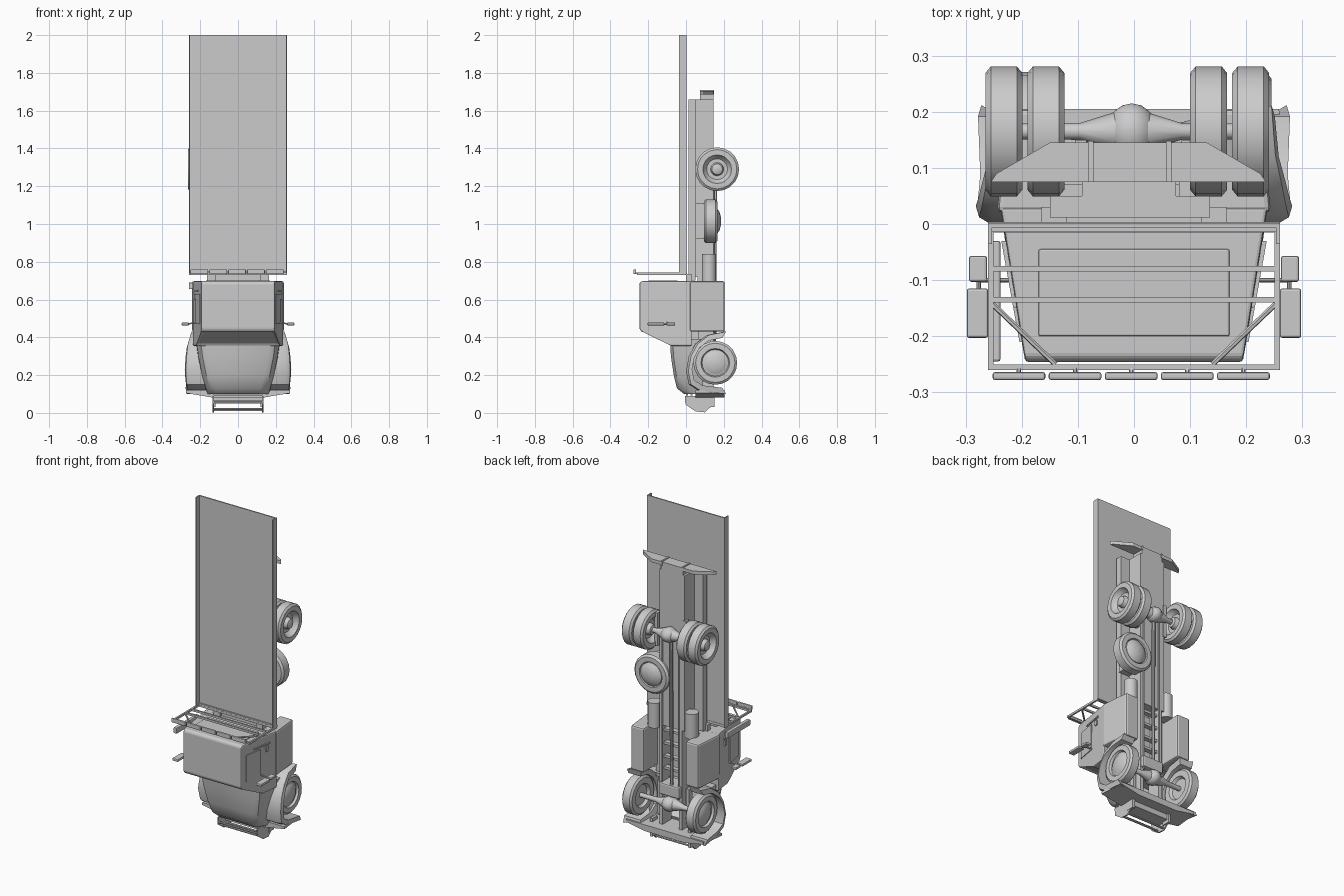
import bpy, bmesh, math
from mathutils import Vector

cube = bpy.data.objects.get("Cube")
if cube:
    bpy.data.objects.remove(cube, do_unlink=True)

grey = bpy.data.materials.new("plain light grey")
grey.use_nodes = True
shade = (0.6, 0.6, 0.6, 1)
grey.diffuse_color = shade
grey.node_tree.nodes["Principled BSDF"].inputs["Base Color"].default_value = shade


def finish(name, bm, bevel=0.0, smooth=False):
    bmesh.ops.remove_doubles(bm, verts=bm.verts, dist=1e-5)
    bmesh.ops.recalc_face_normals(bm, faces=bm.faces)
    mesh = bpy.data.meshes.new(name)
    bm.to_mesh(mesh)
    bm.free()
    ob = bpy.data.objects.new(name, mesh)
    bpy.context.collection.objects.link(ob)
    mesh.materials.append(grey)
    if bevel:
        mod = ob.modifiers.new("edges", "BEVEL")
        mod.width, mod.segments = bevel, 2
    if smooth:
        bpy.ops.object.select_all(action="DESELECT")
        bpy.context.view_layer.objects.active = ob
        ob.select_set(True)
        bpy.ops.object.shade_smooth_by_angle(angle=math.radians(35))
    return ob


def box(name, x, y, z, bevel=0.0):
    bm = bmesh.new()
    bmesh.ops.create_cube(bm, size=1)
    for v in bm.verts:
        v.co = [(a + b) / 2 + c * (b - a) for (a, b), c in zip((x, y, z), v.co)]
    return finish(name, bm, bevel)


def bridge(name, first, second, bevel=0.0):
    """Solid between two matching outlines."""
    bm = bmesh.new()
    a = [bm.verts.new(p) for p in first]
    b = [bm.verts.new(p) for p in second]
    bm.faces.new(a)
    bm.faces.new(b[::-1])
    for i in range(len(a)):
        j = (i + 1) % len(a)
        bm.faces.new((a[i], b[i], b[j], a[j]))
    return finish(name, bm, bevel)


def prism(name, profile, left, right, bevel=0.0):
    """Side profile of (y, z) points; left and right give x for each y."""
    return bridge(name, [(left(y), y, z) for y, z in profile],
                  [(right(y), y, z) for y, z in profile], bevel)


def lathe(name, profile, centre, axis, segments=20):
    """Turn (radius, distance) points about an axis."""
    bm = bmesh.new()
    turn = Vector((0, 0, 1)).rotation_difference(Vector(axis)).to_matrix()
    angles = [math.tau * k / segments for k in range(segments)]
    rings = []
    for r, d in profile:
        r = max(r, 1e-4)
        rings.append([bm.verts.new(turn @ Vector((r * math.cos(t), r * math.sin(t), d)) + Vector(centre))
                      for t in angles])
    for a, b in zip(rings, rings[1:]):
        for k in range(segments):
            m = (k + 1) % segments
            bm.faces.new((a[k], a[m], b[m], b[k]))
    bm.faces.new(rings[0][::-1])
    bm.faces.new(rings[-1])
    return finish(name, bm, smooth=True)


def rod(name, p, q, r, segments=8):
    p, q = Vector(p), Vector(q)
    return lathe(name, [(r, 0), (r, (q - p).length)], p, (q - p).normalized(), segments)


def wheel(name, centre, axis, hub, h=0.033):
    tyre = [(0, -h * .5), (.06, -h * .5), (.07, -h), (.104, -h), (.116, -h * .7), (.116, h * .7),
            (.104, h), (.076, h), (.07, h * .6)]
    return lathe(name, tyre + [(r, h * d) for r, d in hub], centre, axis)


DISH = [(.055, .1), (.035, .1), (.028, .8), (.015, .95), (0, 1)]
DOME = [(.065, .6), (.055, .8), (.03, 1), (0, 1.1)]
SPARE_DOME = [(.07, .9), (.05, 1.3), (.025, 1.5), (0, 1.55)]
SIDES = ((1, "left"), (-1, "right"))

# Flat deck with low side rails
box("deck_floor", (-.26, .26), (-.006, .002), (.735, 2))
for s, side in SIDES:
    box(f"deck_rail_{side}", sorted((s * .253, s * .26)), (-.036, .002), (.735, 2))
box("deck_front_sill", (-.26, .26), (-.014, .004), (.735, .75))

# Chassis: wide subframe under the deck, deep central box, rails running forward
box("subframe", (-.15, .135), (.012, .05), (.7, 1.66))
box("chassis_box", (-.093, .075), (.05, .145), (.72, 1.66))
for s, side in SIDES:
    box(f"front_frame_rail_{side}", sorted((s * .055, s * .075)), (.06, .145), (.1, .72))
    rod(f"brake_pipe_{side}", (s * .055, .148, .3), (s * .055, .148, 1.3), .005)
for z in (.45, .52, .6, .68):
    box("cross_member", (-.06, .06), (.1, .13), (z, z + .015))
rod("drive_shaft", (-.01, .15, .3), (-.01, .155, 1.25), .01, 10)
box("engine_sump", (-.07, .07), (.05, .165), (.31, .38), .008)

# Rear bumper, a wide trapezoid with sloped ends
outline = [(-.255, .075), (-.245, .09), (-.15, .145), (.13, .145), (.225, .09), (.235, .075)]
bridge("rear_bumper", [(x, y, 1.685) for x, y in outline], [(x, y, 1.705) for x, y in outline])
box("bumper_mount", (-.08, .065), (.075, .145), (1.65, 1.69))
for x in (-.077, .062):
    box("bumper_rib", (x - .005, x + .005), (.075, .148), (1.685, 1.71))

# Axles and wheels
ball = [(.045 * math.sin(math.pi * k / 8), -.05 * math.cos(math.pi * k / 8)) for k in range(9)]
tube = [(.014, -.2), (.015, -.09), (.034, -.03), (.034, .03), (.015, .09), (.014, .2)]
for label, z, y in (("front", .265, .155), ("rear", 1.29, .165)):
    lathe(f"{label}_axle", tube, (-.006, y, z), (1, 0, 0), 12)
    lathe(f"{label}_differential", ball, (-.004, y, z), (0, 1, 0), 14)
for s, side in SIDES:
    wheel(f"front_wheel_{side}", (s * .212, .155, .265), (s, 0, 0), DOME)
    wheel(f"rear_outer_wheel_{side}", (s * .22 - .012, .165, 1.29), (s, 0, 0), DISH)
    wheel(f"rear_inner_wheel_{side}", (s * .145 - .012, .165, 1.29), (-s, 0, 0), DISH)
    for label, y, z in (("front", .09, .265), ("rear", .12, 1.29)):
        box(f"{label}_leaf_spring_{side}", sorted((s * .085, s * .105)), (y, y + .03), (z - .1, z + .1))
wheel("spare_wheel", (.12, .13, 1.015), (0, 1, 0), SPARE_DOME, .036)
box("spare_carrier", (.08, .15), (.05, .11), (.92, 1.11))


# Cab: upper part tapers towards the roof
def wall(y):
    return .238 + .18 * min(y, 0)


cab_side = [(-.246, .445), (-.246, .685), (-.236, .697), (.03, .697), (.03, .355),
            (-.085, .355), (-.235, .428)]
cab = prism("cab", cab_side, lambda y: -wall(y), wall, .006)
bm = bmesh.new()
bm.from_mesh(cab.data)
slopes = [f for f in bm.faces if f.normal.z < -.5 and f.normal.y < -.3]
screen = max(slopes, key=lambda f: f.calc_area())
bmesh.ops.inset_region(bm, faces=[screen], thickness=.014, depth=-.01)
bm.to_mesh(cab.data)
bm.free()
box("rear_wall_panel", (-.17, .17), (-.2, -.045), (.694, .702), .003)
box("cab_floor", (-.15, .15), (.02, .07), (.36, .695))

# Bonnet narrowing towards the nose
crown = [(.19, -.085, .39), (.18, -.08, .3), (.16, -.065, .2), (.14, -.048, .13), (.13, -.01, .1)]
bm = bmesh.new()
rows = []
for x, y, z in crown:
    half = [(x + .035, .09), (x + .03, y + .06), (x + .008, y + .014), (x - .02, y)]
    rows.append([bm.verts.new((-a, b, z)) for a, b in half] + [bm.verts.new((a, b, z)) for a, b in half[::-1]])
for a, b in zip(rows, rows[1:]):
    for k in range(len(a) - 1):
        bm.faces.new((a[k], a[k + 1], b[k + 1], b[k]))
bm.faces.new(rows[0])
bm.faces.new(rows[-1][::-1])
finish("bonnet", bm, smooth=True)
for y in (.0, .025, .05):
    box("grille_bar", (-.13, .13), (y, y + .01), (.092, .105))

# Flared fender arch around each front wheel: (x, y, z) along the crest
crest = [(.245, .2, .43), (.252, .11, .412), (.265, .05, .365), (.272, .015, .3), (.276, .0, .22),
         (.272, .015, .15), (.268, .07, .115), (.272, .2, .1)]
for s, side in SIDES:
    bm = bmesh.new()
    strips = []
    for x, y, z in crest:
        lip = Vector((.16, .265)).lerp(Vector((y, z)), .8)
        section = [(.16, y, z), (x - .02, y, z), (x, y + .012, z),
                   (x + .006, lip.x, lip.y), (.17, lip.x, lip.y)]
        strips.append([bm.verts.new((s * a, b, c)) for a, b, c in section])
    for a, b in zip(strips, strips[1:]):
        for k in range(len(a)):
            m = (k + 1) % len(a)
            bm.faces.new((a[k], a[m], b[m], b[k]))
    bm.faces.new(strips[0])
    bm.faces.new(strips[-1][::-1])
    finish(f"fender_{side}", bm, smooth=True)

    # Side tank, flush with the cab wall
    tank = [(.02, .43), (.205, .43), (.205, .697), (.02, .697)]
    prism(f"side_tank_{side}", tank, lambda y: s * .14, lambda y: s * (.246 - .1 * y), .01)
    # Side window, drip strip and handle on the sloping wall
    for part, y0, y1, z0, z1 in (("window", -.21, -.1, .47, .63), ("drip_strip", -.15, -.03, .642, .65),
                                 ("handle", -.06, -.04, .6, .63)):
        pane = [(y0, z0), (y0, z1), (y1, z1), (y1, z0)]
        prism(f"side_{part}_{side}", pane, lambda y: s * (wall(y) - .01), lambda y: s * (wall(y) + .004))
    # Air tank behind the cab
    rod(f"air_tank_{side}", (s * .125, .122, .69), (s * .125, .122, .84), .038, 14)
    # Mirrors
    box(f"large_mirror_{side}", sorted((s * .26, s * .298)), (-.203, -.115), (.463, .478), .004)
    box(f"small_mirror_{side}", sorted((s * .262, s * .294)), (-.103, -.057), (.463, .478), .004)
    rod(f"mirror_arm_{side}", (s * .277, -.14, .47), (s * .277, -.06, .47), .004)
    rod(f"mirror_stay_{side}", (s * .2, -.1, .48), (s * .277, -.1, .47), .004)

# Front bumper with swept-up ends, and its guard
edge = [(-.275, .12), (-.275, .105), (-.14, .082), (.14, .082), (.275, .105), (.275, .12)]
bridge("front_bumper", [(x, .05, z) for x, z in edge], [(x * .94, .205, z) for x, z in edge])
for s, side in SIDES:
    box(f"bumper_horn_{side}", sorted((s * .12, s * .136)), (.1, .15), (.03, .14))
    horn = [(-.005, .09), (-.003, .045), (.05, .008), (.1, .003), (.15, .05), (.14, .09)]
    prism(f"guard_plate_{side}", horn, lambda y: s * .127, lambda y: s * .134)
for y, z in ((.0, .06), (.05, .02), (.1, .015)):
    rod("guard_bar", (-.13, y, z), (.13, y, z), .006)
box("guard_panel", (-.13, .13), (.06, .14), (.05, .085))

# Headboard rack behind the cab
for y in (-.01, -.08, -.135, -.255):
    box("rack_bar", (-.26, .26), (y - .005, y + .005), (.73, .742))
for s, side in SIDES:
    box(f"rack_post_{side}", sorted((s * .25, s * .26)), (-.26, 0), (.73, .742))
    rod(f"rack_brace_{side}", (s * .255, -.14, .736), (s * .14, -.25, .736), .005, 6)
    box(f"rack_foot_{side}", sorted((s * .12, s * .165)), (.0, .03), (.695, .735))
for k in range(5):
    x = -.205 + k * .1
    box("rack_lamp", (x - .047, x + .047), (-.278, -.264), (.735, .76), .004)
    rod("lamp_stalk", (x, -.255, .738), (x, -.268, .742), .004, 6)

# Slim upright duct at the rear corner of the cab
box("air_duct", (-.26, -.238), (-.245, -.03), (.655, .69), .004)
